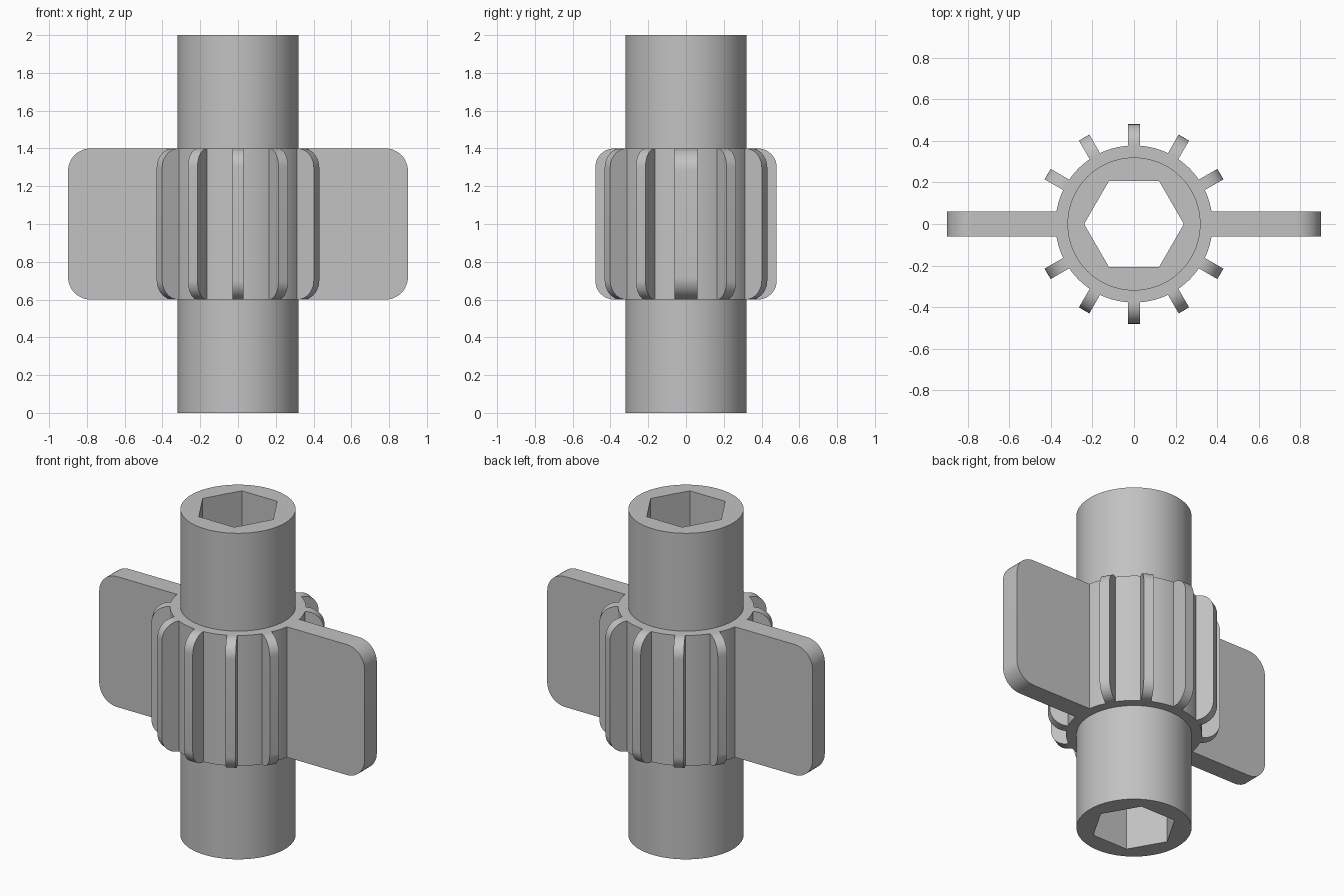
import bpy, bmesh, math
from mathutils import Matrix

cube = bpy.data.objects.get("Cube")
if cube:
    bpy.data.objects.remove(cube, do_unlink=True)

SEGMENTS = 96
TUBE_R, COLLAR_R, BORE_R = 0.32, 0.378, 0.24
LOW, HIGH, TOP = 0.6, 1.4, 2.0

grey = bpy.data.materials.new("plain grey")
grey.use_nodes = True
colour = (0.54, 0.54, 0.54, 1)
grey.diffuse_color = colour
grey.node_tree.nodes["Principled BSDF"].inputs["Base Color"].default_value = colour


def finish(bm, name):
    """Turn a bmesh into a smooth-shaded object with crisp edges."""
    bmesh.ops.recalc_face_normals(bm, faces=bm.faces[:])
    mesh = bpy.data.meshes.new(name)
    bm.to_mesh(mesh)
    bm.free()
    mesh.materials.append(grey)
    obj = bpy.data.objects.new(name, mesh)
    bpy.context.collection.objects.link(obj)
    bpy.ops.object.select_all(action='DESELECT')
    obj.select_set(True)
    bpy.context.view_layer.objects.active = obj
    bpy.ops.object.shade_smooth_by_angle(angle=math.radians(25))
    return obj


def ring(bm, radius, z, count):
    step = math.tau / count
    return [bm.verts.new((radius * math.cos(i * step), radius * math.sin(i * step), z))
            for i in range(count)]


def skin(bm, a, b):
    for i in range(len(a)):
        j = (i + 1) % len(a)
        bm.faces.new((a[i], a[j], b[j], b[i]))


def build_body():
    """Tube with a wider collar and a hexagonal bore all the way through."""
    bm = bmesh.new()
    profile = [(TUBE_R, 0), (TUBE_R, LOW), (COLLAR_R, LOW),
               (COLLAR_R, HIGH), (TUBE_R, HIGH), (TUBE_R, TOP)]
    rings = [ring(bm, r, z, SEGMENTS) for r, z in profile]
    for a, b in zip(rings, rings[1:]):
        skin(bm, a, b)
    bores = [ring(bm, BORE_R, z, 6) for z in (0, TOP)]
    skin(bm, *bores)
    # End faces: one sector between each bore side and the outer rim
    span = SEGMENTS // 6
    for outer, inner in ((rings[0], bores[0]), (rings[-1], bores[1])):
        for k in range(6):
            arc = [outer[(k * span + i) % SEGMENTS] for i in range(span + 1)]
            bm.faces.new(arc + [inner[(k + 1) % 6], inner[k]])
    return finish(bm, "hex_bore_body")


def build_fin(name, reach, half_width, corner, angle):
    """Radial plate with rounded outer corners."""
    start = math.sqrt(COLLAR_R ** 2 - half_width ** 2) - 0.001
    outline = [(start, HIGH), (start, LOW)]
    for centre_z, first in ((LOW + corner, -90), (HIGH - corner, 0)):
        for i in range(13):
            t = math.radians(first + i * 7.5)
            outline.append((reach - corner + corner * math.cos(t),
                            centre_z + corner * math.sin(t)))
    bm = bmesh.new()
    sides = [[bm.verts.new((x, y, z)) for x, z in outline]
             for y in (-half_width, half_width)]
    for side in sides:
        bm.faces.new(side)
    skin(bm, *sides)
    bm.transform(Matrix.Rotation(math.radians(angle), 4, 'Z'))
    return finish(bm, name)


build_body()

# Two large wings and ten short grip ribs around the collar
for index in range(12):
    angle = index * 30
    if index % 6 == 0:
        side = "left" if index == 0 else "right"
        build_fin(side + "_wing", 0.9, 0.06, 0.12, angle)
    else:
        build_fin(f"grip_rib_{angle}", 0.48, 0.029, 0.1, angle)
